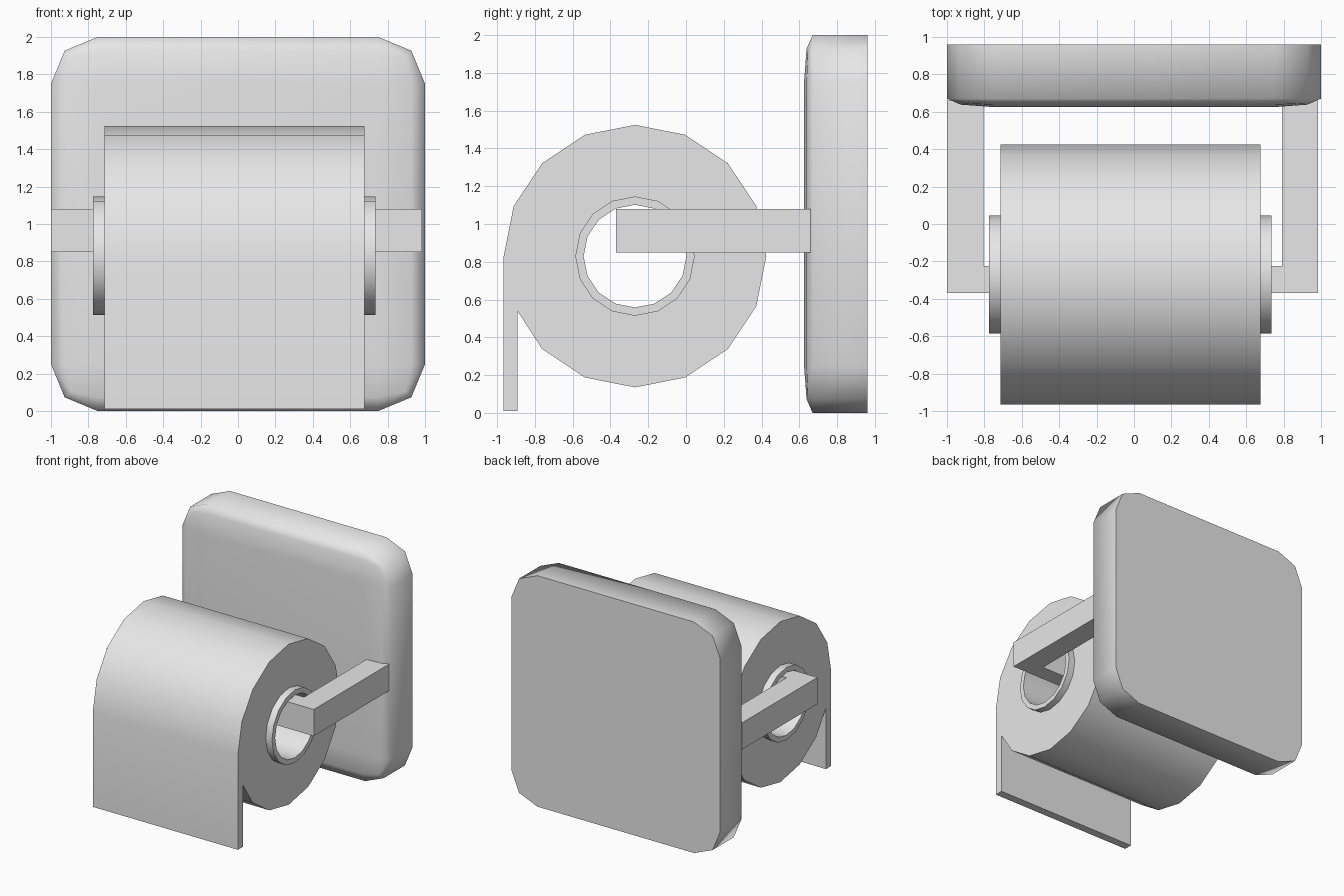
import bpy
import bmesh
from math import cos, sin, pi, radians
from mathutils import Matrix, Vector

cube = bpy.data.objects.get("Cube")
if cube:
    bpy.data.objects.remove(cube)

grey = bpy.data.materials.new("light_grey")
grey.use_nodes = True
grey.diffuse_color = (0.8, 0.8, 0.8, 1)
grey.node_tree.nodes["Principled BSDF"].inputs["Base Color"].default_value = (0.8, 0.8, 0.8, 1)

# Maps a profile drawn in (y, z) and extruded along x
ALONG_X = Matrix(((0, 0, 1, 0), (1, 0, 0, 0), (0, 1, 0, 0), (0, 0, 0, 1)))
ALONG_Z = Matrix.Identity(4)
AXIS_Y, AXIS_Z, SIDES = -0.27, 0.83, 16


def finish(name, bm):
    bmesh.ops.recalc_face_normals(bm, faces=bm.faces)
    mesh = bpy.data.meshes.new(name)
    bm.to_mesh(mesh)
    bm.free()
    mesh.materials.append(grey)
    obj = bpy.data.objects.new(name, mesh)
    bpy.context.collection.objects.link(obj)
    bpy.ops.object.select_all(action="DESELECT")
    obj.select_set(True)
    bpy.context.view_layer.objects.active = obj
    bpy.ops.object.shade_smooth_by_angle(angle=radians(75))
    return obj


def extrude_profile(name, loops, start, end, matrix):
    """Fill closed outlines (later ones are holes) and extrude them."""
    bm = bmesh.new()
    for loop in loops:
        verts = [bm.verts.new((u, v, start)) for u, v in loop]
        for a, b in zip(verts, verts[1:] + verts[:1]):
            bm.edges.new((a, b))
    bmesh.ops.triangle_fill(bm, edges=bm.edges[:], use_beauty=True)
    result = bmesh.ops.extrude_face_region(bm, geom=bm.faces[:], use_keep_orig=True)
    moved = [g for g in result["geom"] if isinstance(g, bmesh.types.BMVert)]
    bmesh.ops.translate(bm, verts=moved, vec=(0, 0, end - start))
    bm.transform(matrix)
    return finish(name, bm)


def arc(radius, steps):
    return [(AXIS_Y + radius * cos(2 * pi * k / SIDES),
             AXIS_Z + radius * sin(2 * pi * k / SIDES)) for k in steps]


# Paper roll with its loose sheet hanging at the front
sheet = [(-0.893, 0.54), (-0.893, 0.01), (-0.965, 0.01)]
extrude_profile("paper_roll", [arc(0.695, range(8, -7, -1)) + sheet,
                               arc(0.315, range(SIDES))], -0.715, 0.675, ALONG_X)

# Cardboard core, slightly longer than the paper
extrude_profile("core_tube", [arc(0.316, range(SIDES)),
                              arc(0.272, range(SIDES))], -0.775, 0.735, ALONG_X)

# U-shaped holder: two arms and the bar through the core
extrude_profile("holder_bar", [[(-1, 0.66), (-1, -0.37), (0.985, -0.37), (0.985, 0.66),
                                (0.79, 0.66), (0.79, -0.225), (-0.805, -0.225),
                                (-0.805, 0.66)]], 0.85, 1.08, ALONG_Z)

# Wall plate: rounded block with a flat back, then flattened in depth
DEPTH = 0.335
bm = bmesh.new()
bmesh.ops.create_cube(bm, size=2)
rounded = [e for e in bm.edges if not all(v.co.y > 0 for v in e.verts)]
rounded += [e for e in bm.edges if False]
bmesh.ops.scale(bm, verts=bm.verts, vec=(1, 0.93, 1))
# Corner edges run front to back; the back outline stays sharp
bmesh.ops.bevel(bm, geom=rounded, offset=0.25, offset_type="OFFSET",
                segments=2, profile=0.5, affect="EDGES")
bmesh.ops.scale(bm, verts=bm.verts, vec=(1, DEPTH / 1.86, 1))
bmesh.ops.translate(bm, verts=bm.verts, vec=Vector((0, 0.96 - DEPTH / 2, 1)))
finish("wall_plate", bm)
